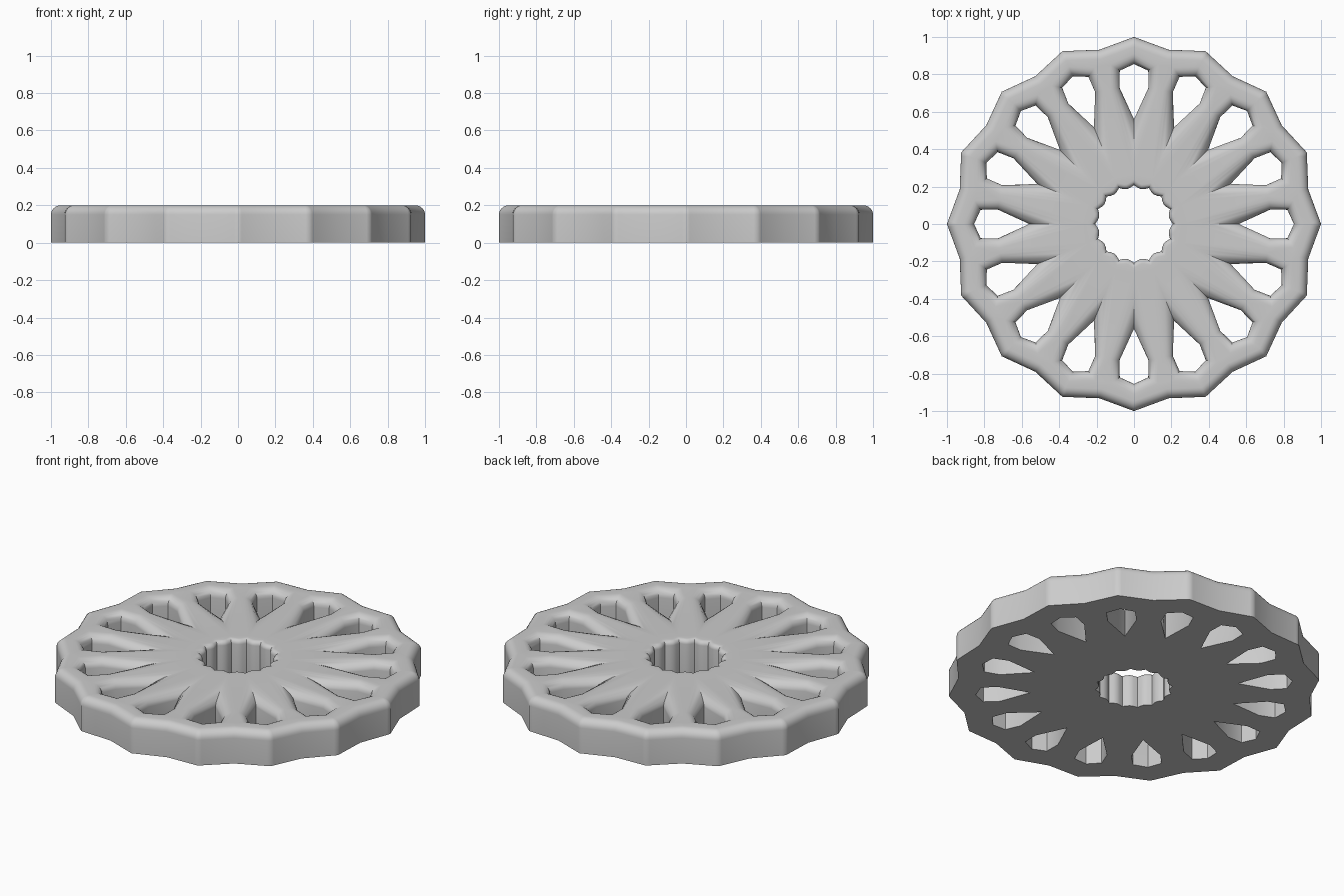
import bpy, bmesh
from math import sin, cos, pi, hypot
from mathutils import Matrix, Vector

if "Cube" in bpy.data.objects:
    bpy.data.objects.remove(bpy.data.objects["Cube"])

SPOKES = 16
STEP = 2 * pi / SPOKES
THICK = 0.2
ROUND = 0.05
SEGMENTS = 6


def polar(r, a):
    return Vector((r * cos(a), r * sin(a)))


def offset(points, d):
    """Shift a counter-clockwise loop outward by d, with mitred corners."""
    result = []
    for i, p in enumerate(points):
        e1 = (p - points[i - 1]).normalized()
        e2 = (points[(i + 1) % len(points)] - p).normalized()
        n1, n2 = Vector((e1.y, -e1.x)), Vector((e2.y, -e2.x))
        result.append(p + (n1 + n2) * d / (1 + n1.dot(n2)))
    return result


def add_wall(bm, points, radius, sign, apex=None):
    """Vertical wall with a rounded upper edge; returns bottom and top edges.
    With apex set, the first point slides toward that radius as a groove."""
    layers = [(0.0, 0.0)]
    for i in range(SEGMENTS + 1):
        a = pi / 2 * i / SEGMENTS
        layers.append((radius * (1 - cos(a)), THICK - radius + radius * sin(a)))
    rings = []
    for d, z in layers:
        ring = offset(points, sign * d)
        if apex is not None:
            ring[0] = points[0].lerp(points[0].normalized() * apex, d / radius)
        rings.append([bm.verts.new((p.x, p.y, z)) for p in ring])
    n = len(points)
    for low, high in zip(rings, rings[1:]):
        for i in range(n):
            j = (i + 1) % n
            bm.faces.new((low[i], low[j], high[j], high[i]))
    return [[bm.edges.get((r[i], r[(i + 1) % n])) for i in range(n)]
            for r in (rings[0], rings[-1])]


bm = bmesh.new()
bottom, top = [], []


def add_loop(*args):
    b, t = add_wall(bm, *args)
    bottom.extend(b)
    top.extend(t)


# Scalloped outer rim
rim = []
for k in range(SPOKES):
    rim += [polar(0.993, k * STEP - 0.02), polar(1.0, k * STEP),
            polar(0.993, k * STEP + 0.02), polar(0.95, (k + 0.5) * STEP)]
add_loop(rim, ROUND, -1)

# Central bore, lobed by the rounded spoke ends
bore = [polar(0.208 - 0.018 * sin(pi * (i % 4) / 4), i * STEP / 4)
        for i in range(SPOKES * 4)]
add_loop(bore, 0.025, 1)

# Teardrop openings, each trailing a shallow groove toward the bore
drop = [(0.56, 0), (0.73, -0.078), (0.82, -0.076), (0.855, 0),
        (0.82, 0.076), (0.73, 0.078)]
for k in range(SPOKES):
    turn = Matrix.Rotation(k * STEP, 2)
    add_loop([turn @ Vector(p) for p in drop], ROUND, 1, 0.26)

# Flat top and underside
for edges in (bottom, top):
    bmesh.ops.triangle_fill(bm, use_beauty=True, edges=edges, normal=(0, 0, 1))
bmesh.ops.recalc_face_normals(bm, faces=bm.faces[:])

mesh = bpy.data.meshes.new("spoked_wheel")
bm.to_mesh(mesh)
bm.free()
wheel = bpy.data.objects.new("spoked_wheel", mesh)
bpy.context.collection.objects.link(wheel)

# Plain grey material
grey = bpy.data.materials.new("light_grey")
grey.use_nodes = True
colour = (0.6, 0.6, 0.6, 1)
grey.diffuse_color = colour
grey.node_tree.nodes["Principled BSDF"].inputs["Base Color"].default_value = colour
mesh.materials.append(grey)

bpy.ops.object.select_all(action="DESELECT")
wheel.select_set(True)
bpy.context.view_layer.objects.active = wheel
bpy.ops.object.shade_smooth_by_angle(angle=0.7)
